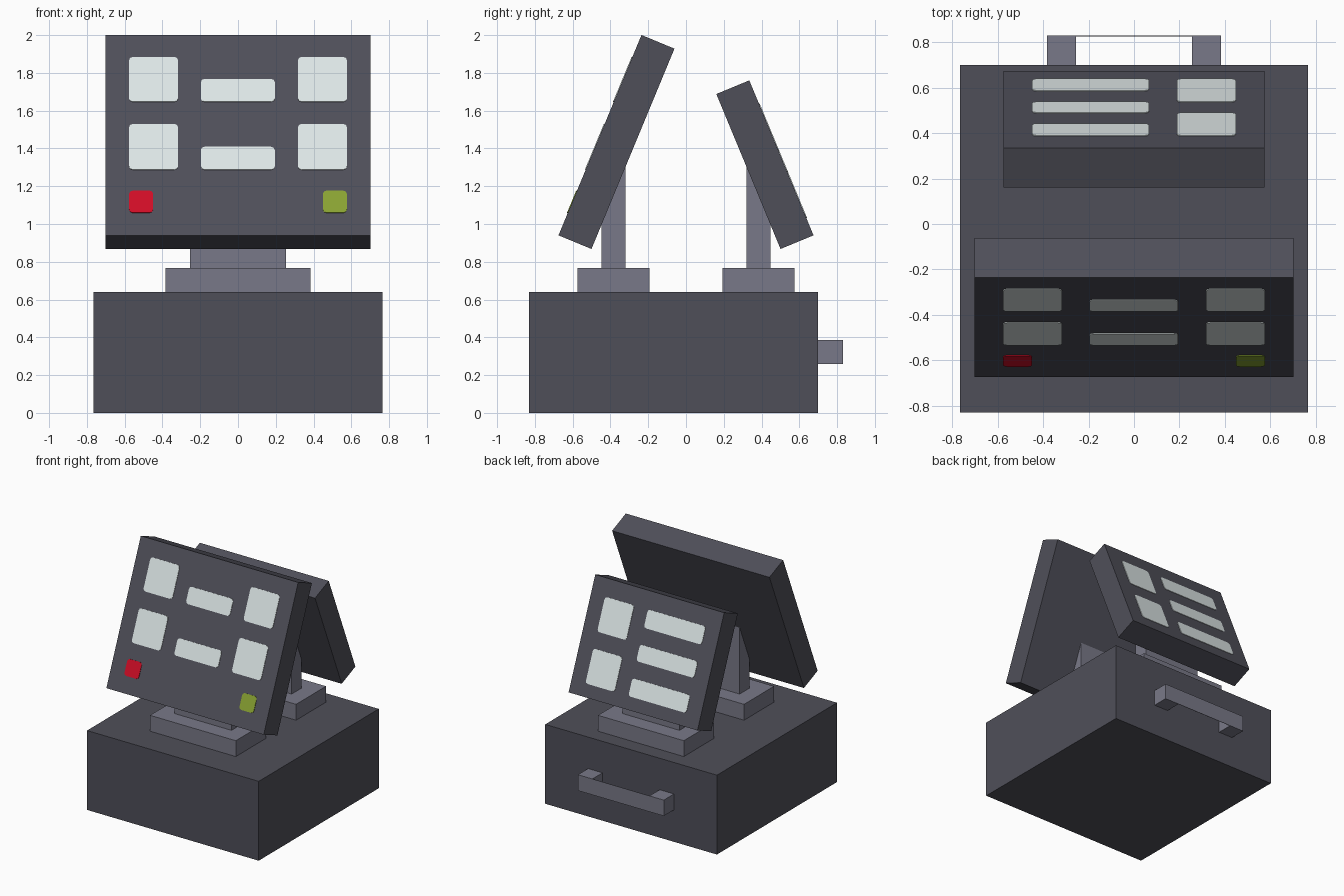
import bpy, bmesh, math
from mathutils import Matrix, Vector

if "Cube" in bpy.data.objects:
    bpy.data.objects.remove(bpy.data.objects["Cube"])


def material(name, rgb):
    """Flat material from 0-255 sRGB values."""
    lin = [(c / 255 / 12.92) if c < 11 else ((c / 255 + 0.055) / 1.055) ** 2.4 for c in rgb]
    m = bpy.data.materials.new(name)
    m.use_nodes = True
    m.diffuse_color = (*lin, 1)
    bsdf = m.node_tree.nodes["Principled BSDF"]
    bsdf.inputs["Base Color"].default_value = (*lin, 1)
    bsdf.inputs["Roughness"].default_value = 0.8
    return m


DARK = material("dark grey", (79, 79, 89))
GREY = material("mid grey", (121, 121, 136))
PALE = material("pale screen grey", (221, 230, 230))
RED = material("red", (208, 13, 38))
GREEN = material("olive green", (137, 162, 50))


def finish(name, bm, mat, matrix):
    bmesh.ops.recalc_face_normals(bm, faces=bm.faces)
    mesh = bpy.data.meshes.new(name)
    bm.to_mesh(mesh)
    bm.free()
    mesh.materials.append(mat)
    obj = bpy.data.objects.new(name, mesh)
    obj.matrix_world = matrix
    bpy.context.collection.objects.link(obj)
    return obj


def box(name, lo, hi, mat, matrix=Matrix()):
    lo, hi = Vector(lo), Vector(hi)
    bm = bmesh.new()
    bmesh.ops.create_cube(bm, size=1)
    for v in bm.verts:
        v.co = (lo + hi) / 2 + v.co * (hi - lo)
    return finish(name, bm, mat, matrix)


def plate(name, x0, x1, v0, v1, mat, matrix, r=0.02, thick=0.004):
    """Thin rounded rectangle lying on a panel face."""
    corners = [(x1 - r, v1 - r, 0), (x0 + r, v1 - r, 90), (x0 + r, v0 + r, 180), (x1 - r, v0 + r, 270)]
    bm = bmesh.new()
    ring = []
    for cx, cy, start in corners:
        for step in (0, 45, 90):
            a = math.radians(start + step)
            ring.append(bm.verts.new((cx + r * math.cos(a), cy + r * math.sin(a), 0)))
    face = bm.faces.new(ring)
    out = bmesh.ops.extrude_face_region(bm, geom=[face])
    top = [g for g in out["geom"] if isinstance(g, bmesh.types.BMVert)]
    bmesh.ops.translate(bm, verts=top, vec=(0, 0, thick))
    return finish(name, bm, mat, matrix)


# Cash drawer
box("drawer_body", (-0.766, -0.83, 0), (0.766, 0.70, 0.64), DARK)

# Drawer handle: two blocks joined by a thin front strip
for side, s in (("left", 1), ("right", -1)):
    xs = sorted((s * 0.255, s * 0.383))
    box(f"handle_block_{side}", (xs[0], 0.70, 0.258), (xs[1], 0.83, 0.386), GREY)
box("handle_bar", (-0.255, 0.827, 0.258), (0.255, 0.83, 0.386), GREY)

# Tilted screens on stands; the rear one is the front one turned around
TILT = Matrix.Translation((0, -0.675, 0.94)) @ Matrix.Rotation(math.radians(67.5), 4, 'X')
SCREENS = {
    "front": (Matrix(), 0.702, 1.148),
    "rear": (Matrix.Rotation(math.pi, 4, 'Z'), 0.575, 0.888),
}
for name, (turn, half_width, height) in SCREENS.items():
    box(f"{name}_stand_foot", (-0.383, -0.575, 0.64), (0.383, -0.193, 0.768), GREY, turn)
    box(f"{name}_stand_post", (-0.255, -0.447, 0.768), (0.255, -0.32, 1.32), GREY, turn)
    box(f"{name}_screen", (-half_width, 0, -0.189), (half_width, height, 0), DARK, turn @ TILT)

# Front screen tiles, placed by height up the sloping face
rows = {"upper": ((0.764, 1.021), (0.764, 0.895)), "lower": ((0.375, 0.637), (0.375, 0.506))}
for row, (square, bar) in rows.items():
    plate(f"front_{row}_right_tile", -0.577, -0.317, *square, PALE, TILT)
    plate(f"front_{row}_left_tile", 0.317, 0.577, *square, PALE, TILT)
    plate(f"front_{row}_bar", -0.197, 0.195, *bar, PALE, TILT)
plate("red_button", -0.577, -0.449, 0.128, 0.255, RED, TILT)
plate("green_button", 0.449, 0.577, 0.128, 0.255, GREEN, TILT)

# Rear screen tiles
REAR = SCREENS["rear"][0] @ TILT
for i, (v0, v1) in enumerate(((0.099, 0.235), (0.363, 0.489), (0.614, 0.753))):
    plate(f"rear_bar_{i + 1}", -0.066, 0.449, v0, v1, PALE, REAR)
for i, (v0, v1) in enumerate(((0.099, 0.363), (0.489, 0.753))):
    plate(f"rear_tile_{i + 1}", -0.449, -0.189, v0, v1, PALE, REAR)
